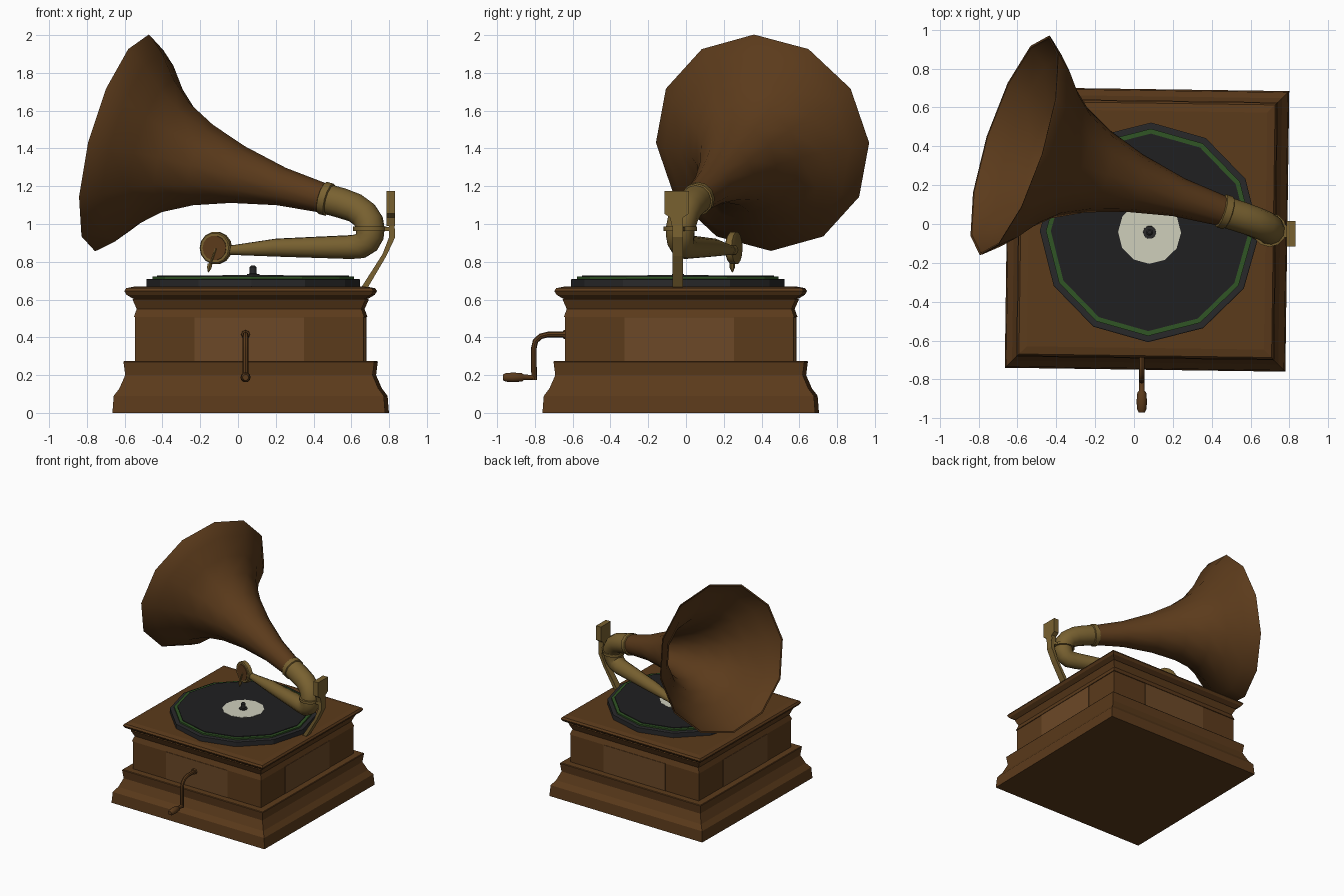
import bpy, bmesh, math
from mathutils import Vector as V, Quaternion

if "Cube" in bpy.data.objects:
    bpy.data.objects.remove(bpy.data.objects["Cube"])


def mat(name, rgb):
    m = bpy.data.materials.new(name)
    m.diffuse_color = (*rgb, 1)
    m.use_nodes = True
    m.node_tree.nodes["Principled BSDF"].inputs["Base Color"].default_value = m.diffuse_color
    return m


WOOD = mat("wood", (0.105, 0.043, 0.011))
PANEL = mat("light_wood", (0.15, 0.066, 0.02))
BRASS = mat("brass", (0.19, 0.12, 0.03))
BLACK = mat("black", (0.014, 0.014, 0.015))
DARK = mat("dark_metal", (0.022, 0.022, 0.023))
GREEN = mat("green", (0.03, 0.09, 0.018))
CREAM = mat("cream", (0.62, 0.62, 0.5))


def skin(name, rings, material, smooth=False):
    """Bridge a list of equal vertex rings and cap both ends."""
    bm = bmesh.new()
    rows = [[bm.verts.new(p) for p in r] for r in rings]
    n = len(rows[0])
    for a, b in zip(rows, rows[1:]):
        for i in range(n):
            j = (i + 1) % n
            bm.faces.new((a[i], a[j], b[j], b[i]))
    bm.faces.new(rows[0][::-1])
    bm.faces.new(rows[-1])
    bmesh.ops.recalc_face_normals(bm, faces=bm.faces)
    me = bpy.data.meshes.new(name)
    bm.to_mesh(me)
    bm.free()
    ob = bpy.data.objects.new(name, me)
    bpy.context.collection.objects.link(ob)
    me.materials.append(material)
    if smooth:
        bpy.ops.object.select_all(action='DESELECT')
        ob.select_set(True)
        bpy.context.view_layer.objects.active = ob
        bpy.ops.object.shade_smooth_by_angle(angle=math.radians(40))
    return ob


def circle(c, q, r, n, phase=0.0):
    angles = [phase + math.tau * i / n for i in range(n)]
    return [c + q @ V((r * math.cos(a), r * math.sin(a), 0)) for a in angles]


def lathe(name, prof, material, origin, axis=(0, 0, 1), n=12, phase=0.0, smooth=False):
    """Turn (distance, radius) pairs about an axis."""
    d, o = V(axis).normalized(), V(origin)
    q = Quaternion() if d.z > 0.99 else d.to_track_quat('Z', 'Y')
    return skin(name, [circle(o + d * s, q, r, n, phase) for s, r in prof], material, smooth)


def tube(name, path, material, n=12):
    """Sweep a circle along (x, y, z, radius) points."""
    pts = [V(p[:3]) for p in path]
    rings, q, last = [], None, None
    for i, p in enumerate(pts):
        t = (pts[min(i + 1, len(pts) - 1)] - pts[max(i - 1, 0)]).normalized()
        q = t.to_track_quat('Z', 'Y') if q is None else last.rotation_difference(t) @ q
        last = t
        rings.append(circle(p, q, path[i][3], n))
    return skin(name, rings, material, True)


def prism(name, pts, depth, material):
    return skin(name, [[V(p) for p in pts], [V(p) + V(depth) for p in pts]], material)


# Square cabinet: moulded plinth, body and lid, turned very slightly
CX, CY, TURN = 0.067, -0.028, math.radians(-0.8)


def square(name, prof):
    return lathe(name, [(z, h * math.sqrt(2)) for z, h in prof], WOOD,
                 (CX, CY, 0), n=4, phase=math.pi / 4 + TURN)


square("plinth", [(0, .722), (.09, .715), (.13, .685), (.2, .655), (.27, .664), (.275, .66)])
square("cabinet_body", [(.27, .605), (.515, .605)])
square("cabinet_moulding", [(.505, .6), (.508, .61), (.55, .595), (.6, .617), (.612, .6)])
square("cabinet_lid", [(.605, .615), (.625, .648), (.645, .66), (.66, .65), (.668, .61)])

# Lighter panel in the middle of each side
for i, side in enumerate(("front", "right", "back", "left")):
    q = Quaternion((0, 0, 1), TURN + i * math.pi / 2)
    c = V((CX, CY, 0))
    pts = [c + q @ V((x, -.609, z)) for x, z in
           ((-.29, .276), (.29, .276), (.29, .505), (-.29, .505))]
    prism(side + "_panel", pts, q @ V((0, .02, 0)), PANEL)

# Turntable and record
HUB = (.08, -.043, 0)
lathe("platter", [(.66, .565), (.707, .565), (.71, .56)], DARK, HUB, phase=TURN)
lathe("platter_felt", [(.7, .533), (.722, .533)], GREEN, HUB, phase=TURN)
lathe("record", [(.7, .508), (.727, .508)], BLACK, HUB, phase=TURN)
lathe("record_label", [(.72, .162), (.729, .162)], CREAM, HUB, phase=TURN)
lathe("spindle", [(.72, .035), (.735, .033), (.737, .018), (.772, .018), (.78, .01)],
      DARK, HUB, n=10, smooth=True)

# Flared horn with a thin wall
THROAT = V((.46, .065, 1.135))
AXIS = V((-.615, .405, 1.43)) - THROAT
outer = [(0, .078), (.25, .102), (.5, .155), (.7, .22), (.86, .3),
         (.97, .395), (1.07, .515), (1.155, .587), (1.166, .592)]
inner = [(s - .002, r - .012) for s, r in reversed(outer)]
lathe("horn", outer + inner, WOOD, THROAT, AXIS, smooth=True)
lathe("horn_collar", [(-.03, .08), (-.025, .088), (.012, .088), (.016, .08)],
      BRASS, THROAT, AXIS, smooth=True)

# Brass elbow running into the tapered tone arm
tube("elbow_and_tone_arm", [
    (.45, .068, 1.138, .08), (.55, .036, 1.11, .08), (.62, .012, 1.085, .078),
    (.668, -.008, 1.05, .078), (.694, -.022, 1.01, .078), (.7, -.03, .975, .077),
    (.697, -.03, .94, .076), (.68, -.027, .905, .072), (.65, -.018, .884, .068),
    (.6, .002, .878, .064), (.2, .15, .875, .048), (-.03, .236, .862, .026),
    (-.07, .25, .862, .024)], BRASS)
lathe("elbow_ring", [(.962, .076), (.964, .088), (.986, .088), (.988, .076)],
      BRASS, (.698, -.03, 0), smooth=True)

# Sound box, its diaphragm and the needle
BOX, FACE = V((-.117, .255, .873)), V((-.34, -.94, 0))
lathe("sound_box", [(-.022, .07), (-.016, .086), (.016, .086), (.022, .08)],
      BRASS, BOX, FACE, n=14, smooth=True)
lathe("diaphragm", [(.01, .068), (.025, .066)], WOOD, BOX, FACE, n=14)
lathe("arm_socket", [(0, .026), (.05, .026)], BRASS, (-.02, .236, .862), (-.94, .34, 0), smooth=True)
tube("needle_lever", [(-.118, .228, .87, .006), (-.135, .228, .82, .006),
                      (-.15, .24, .785, .007)], BRASS, 6)
tube("needle", [(-.148, .245, .79, .014), (-.152, .245, .768, .014),
                (-.157, .245, .745, .003)], BRASS, 6)

# Bent support post with a tapered plate at the top
prism("support_post", [(x, -.072, z) for x, z in
      ((.65, .66), (.685, .66), (.785, .83), (.832, .93), (.826, 1.06),
       (.797, 1.06), (.8, .93), (.765, .84))], (0, .055, 0), BRASS)
prism("support_plate", [(.785, y, z) for y, z in
      ((-.115, 1.175), (.015, 1.175), (.015, 1.055), (-.015, 1.035),
       (-.022, .99), (-.075, .99), (-.085, 1.035), (-.115, 1.055))], (.045, 0, 0), BRASS)
prism("support_clamp", [(x, y, .963) for x, y in
      ((.74, -.07), (.815, -.07), (.815, -.02), (.74, .01))], (0, 0, .022), BRASS)

# Winding crank on the front
tube("crank_arm", [(.04, y, z, .015) for y, z in
     ((-.6, .415), (-.73, .415), (-.77, .405), (-.797, .38), (-.806, .34),
      (-.806, .27), (-.803, .175))], WOOD, 8)
lathe("crank_boss", [(0, .024), (.02, .022)], WOOD, (.04, -.632, .415), (0, -1, 0), n=8)
lathe("crank_handle", [(0, .014), (.055, .015), (.065, .023), (.11, .027),
                       (.15, .024), (.167, .016)], WOOD,
      (.04, -.803, .188), (0, -1, 0), n=10, smooth=True)
